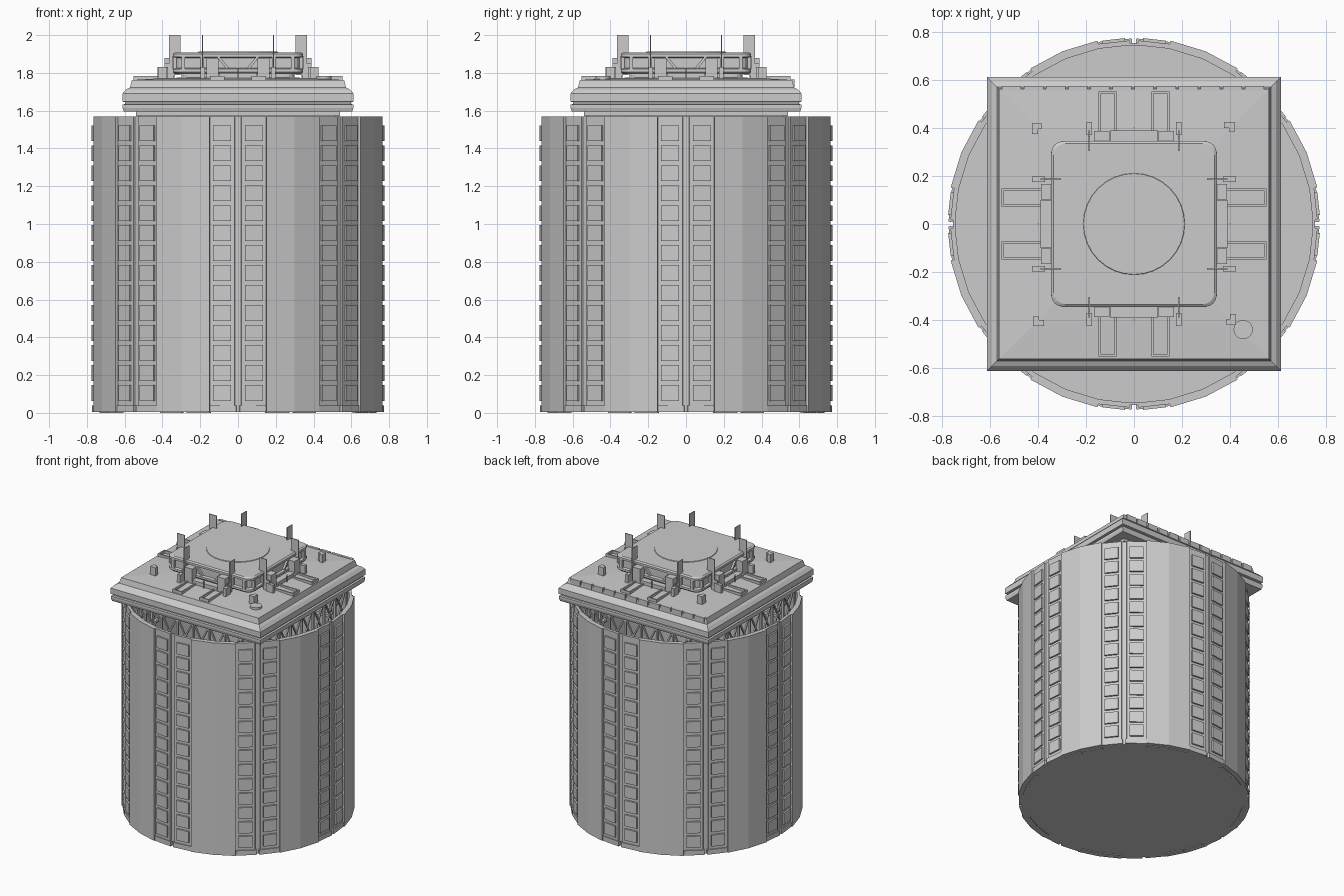
import bpy, bmesh, math
from mathutils import Matrix, Vector

if "Cube" in bpy.data.objects:
    bpy.data.objects.remove(bpy.data.objects["Cube"])


def finish(name, bm):
    bmesh.ops.recalc_face_normals(bm, faces=bm.faces)
    me = bpy.data.meshes.new(name)
    bm.to_mesh(me)
    bm.free()
    ob = bpy.data.objects.new(name, me)
    bpy.context.collection.objects.link(ob)
    return ob


def box(bm, lo, hi, rot=Matrix()):
    lo, hi = Vector(lo), Vector(hi)
    m = rot @ Matrix.Translation((lo + hi) / 2) @ Matrix.Diagonal((*(hi - lo), 1))
    bmesh.ops.create_cube(bm, size=1, matrix=m)


def bar(bm, a, b, t, rot=Matrix()):
    a, b = Vector(a), Vector(b)
    d = b - a
    q = d.to_track_quat('Z', 'Y').to_matrix().to_4x4()
    m = rot @ Matrix.Translation((a + b) / 2) @ q @ Matrix.Diagonal((t, t, d.length, 1))
    bmesh.ops.create_cube(bm, size=1, matrix=m)


def loft(bm, rings, closed=False):
    """Skin a list of point rings; cap both ends unless closed."""
    vs = [[bm.verts.new(p) for p in r] for r in rings]
    n = len(vs[0])
    for a, b in zip(vs, vs[1:]):
        for i in range(n):
            bm.faces.new((a[i], a[(i + 1) % n], b[(i + 1) % n], b[i]))
    bm.faces.new(vs[0])
    bm.faces.new(vs[-1])


def square(h, z, r=0.0, seg=4):
    """Square ring of half width h, optionally with rounded corners."""
    if r == 0:
        return [(h, h, z), (-h, h, z), (-h, -h, z), (h, -h, z)]
    pts = []
    for k in range(4):
        c = math.radians(45 + 90 * k)
        cx, cy = math.copysign(h - r, math.cos(c)), math.copysign(h - r, math.sin(c))
        for i in range(seg + 1):
            a = math.radians(90 * k + 90 * i / seg)
            pts.append((cx + r * math.cos(a), cy + r * math.sin(a), z))
    return pts


def turn(deg):
    return Matrix.Rotation(math.radians(deg), 4, 'Z')


QUARTERS = [turn(90 * k) for k in range(4)]

# Drum: 32-sided wall with eight recessed window bays, open at the top
outline = []
for k in range(8):
    for a, r in ((-11.2, .765), (-1.4, .765), (-1.2, .755), (1.2, .755), (1.4, .765),
                 (11.2, .765), (11.25, .779), (22.5, .779), (33.75, .779)):
        outline.append((math.radians(a + 45 * k), r))


def ring(z, r=None):
    return [((r or q) * math.cos(a), (r or q) * math.sin(a), z) for a, q in outline]


bm = bmesh.new()
loft(bm, [ring(0.005), ring(1.57), ring(1.57, .745), ring(.03, .745)])
finish("drum_wall", bm)

# Windows: two columns per bay, fourteen rows
bm = bmesh.new()
for k in range(8):
    for s in (-1, 1):
        rot = turn(45 * k + 6.3 * s)
        for row in range(14):
            z = .105 + row * .1058
            box(bm, (.75, -.047, z - .042), (.774, .047, z + .042), rot)
finish("windows", bm)

# Bay sills and foot strips at the base
bm = bmesh.new()
for k in range(8):
    for s in (-1, 1):
        box(bm, (.75, -.07, .005), (.770, .07, .04), turn(45 * k + 5.9 * s))
        box(bm, (.725, -.065, 0), (.745, .065, .01), turn(45 * k + 16.5 * s))
finish("bay_sills_and_feet", bm)

# Truss frame hanging under the deck
bm = bmesh.new()
for q in QUARTERS:
    for z in (1.32, 1.57):
        bar(bm, (-.52, -.52, z), (.52, -.52, z), .022, q)
    for i in range(8):
        x = -.52 + .13 * i
        bar(bm, (x, -.52, 1.32), (x, -.52, 1.57), .014, q)
        bar(bm, (x, -.52, 1.32), (x + .13, -.52, 1.57), .01, q)
        bar(bm, (x, -.52, 1.57), (x + .13, -.52, 1.32), .01, q)
finish("under_deck_truss", bm)

# Square deck with stepped edge and shallow pitched top
bm = bmesh.new()
loft(bm, [square(h, z) for h, z in (
    (.54, 1.572), (.54, 1.595), (.605, 1.595), (.611, 1.615), (.611, 1.632), (.598, 1.635),
    (.598, 1.645), (.612, 1.648), (.612, 1.69), (.592, 1.712), (.572, 1.722), (.562, 1.762),
    (.40, 1.772), (.30, 1.775))])
finish("deck", bm)

# Panel row on the rear deck edge
bm = bmesh.new()
for i in range(12):
    x = -.55 + i * .092
    box(bm, (x, .555, 1.725), (x + .08, .575, 1.765))
finish("rear_edge_panels", bm)

# Landing pad with rounded corners
bm = bmesh.new()
loft(bm, [square(h, z, .05) for h, z in (
    (.30, 1.765), (.30, 1.795), (.335, 1.795), (.345, 1.805), (.345, 1.82), (.328, 1.825),
    (.328, 1.88), (.345, 1.885), (.345, 1.90), (.335, 1.908))])
finish("upper_pad", bm)

# Flat disc in the middle of the pad
bm = bmesh.new()
bmesh.ops.create_cone(bm, cap_ends=True, segments=32, radius1=.215, radius2=.21, depth=.012,
                      matrix=Matrix.Translation((0, 0, 1.906)))
finish("pad_disc", bm)

# Pad side braces and frames
bm = bmesh.new()
for q in QUARTERS:
    for s in (-1, 1):
        bar(bm, (s * .055, -.336, 1.825), (s * .105, -.336, 1.885), .014, q)
        bar(bm, (s * .19, -.336, 1.82), (s * .19, -.336, 1.89), .02, q)
        bar(bm, (s * .29, -.335, 1.82), (s * .29, -.335, 1.89), .02, q)
        box(bm, (s * .135 - .032, -.388, 1.765), (s * .135 + .032, -.335, 1.88), q)
    box(bm, (-.10, -.39, 1.765), (.10, -.345, 1.80), q)
    bar(bm, (0, -.40, 1.765), (0, -.40, 1.825), .006, q)
finish("pad_side_braces", bm)

# Tall fins with foot blocks around the pad
bm = bmesh.new()
for q in QUARTERS:
    for s in (-1, 1):
        box(bm, (s * .187 - .003, -.365, 1.79), (s * .187 + .003, -.305, 2.0), q)
        box(bm, (s * .187 - .003, -.39, 1.765), (s * .187 + .003, -.34, 1.85), q)
        box(bm, (s * .187 - .012, -.425, 1.765), (s * .187 + .012, -.37, 1.83), q)
finish("tall_fins", bm)

# Corner L-shaped brackets on the deck
bm = bmesh.new()
for q in QUARTERS:
    box(bm, (.375, .400, 1.76), (.42, .425, 1.83), q)
    box(bm, (.395, .385, 1.76), (.42, .425, 1.83), q)
finish("corner_brackets", bm)

# Deck guide rails: raised rectangular frames on each side
bm = bmesh.new()
for q in QUARTERS:
    for s in (-1, 1):
        for e in (-.033, .033):
            x = s * .11 + e
            box(bm, (x - .005, -.55, 1.755), (x + .005, -.34, 1.783), q)
        box(bm, (s * .11 - .038, -.553, 1.755), (s * .11 + .038, -.543, 1.783), q)
finish("guide_rails", bm)

# Round hatch in one deck corner
bm = bmesh.new()
bmesh.ops.create_cone(bm, cap_ends=True, segments=20, radius1=.04, radius2=.04, depth=.025,
                      matrix=Matrix.Translation((.455, -.44, 1.77)))
finish("deck_hatch", bm)
